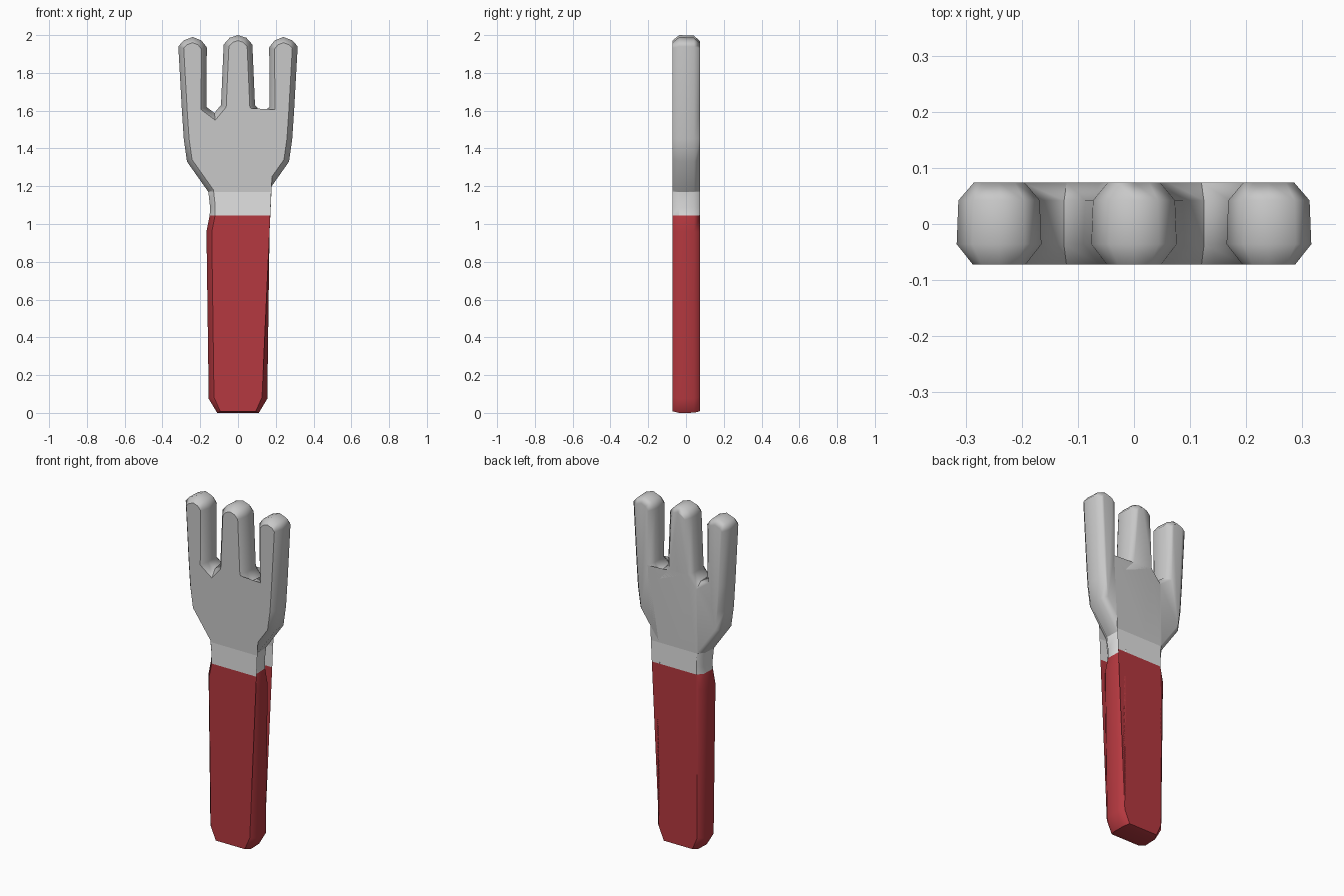
import bpy, bmesh, math
from mathutils import Vector

if "Cube" in bpy.data.objects:
    bpy.data.objects.remove(bpy.data.objects["Cube"])

# right half of the fork outline, bottom centre to top centre
half = [(0.11, 0.0), (0.155, 0.075), (0.167, 0.96), (0.15, 1.045), (0.148, 1.09),
        (0.157, 1.17), (0.27, 1.33), (0.287, 1.45), (0.297, 1.60), (0.316, 1.94),
        (0.288, 1.972), (0.24, 1.99), (0.194, 1.972), (0.165, 1.935),
        (0.168, 1.62), (0.125, 1.588), (0.09, 1.63), (0.076, 1.95), (0.044, 1.986)]
outline = [Vector(p) for p in half] + [Vector((0, 2.0))] + \
          [Vector((-x, z)) for x, z in reversed(half)]


def inset(pts, d):
    """Move a counter-clockwise outline inwards by d with mitred corners."""
    out = []
    for i, p in enumerate(pts):
        a = (p - pts[i - 1]).normalized()
        b = (pts[(i + 1) % len(pts)] - p).normalized()
        na, nb = Vector((-a.y, a.x)), Vector((-b.y, b.x))
        out.append(p + (na + nb) * d / (1 + na.dot(nb)))
    return out


def make_part(name, z0, z1, color):
    """Rounded slab of the outline, kept between heights z0 and z1."""
    bm = bmesh.new()
    rings = []
    for y, d in ((-0.072, 0.028), (-0.036, 0.0), (0.042, 0.003), (0.074, 0.03)):
        pts = inset(outline, d)
        rings.append([bm.verts.new((p.x, y, max(p.y - d * 0.7, 0) if p.y < 0.05 else p.y))
                      for p in pts])
    n = len(outline)
    for lo, hi in zip(rings, rings[1:]):
        for i in range(n):
            j = (i + 1) % n
            bm.faces.new((lo[i], lo[j], hi[j], hi[i]))
    caps = [bm.faces.new(rings[0]), bm.faces.new(rings[-1])]
    bmesh.ops.triangulate(bm, faces=caps)
    bmesh.ops.recalc_face_normals(bm, faces=bm.faces[:])
    for z, up in ((z0, -1), (z1, 1)):
        bmesh.ops.bisect_plane(bm, geom=bm.verts[:] + bm.edges[:] + bm.faces[:],
                               plane_co=(0, 0, z), plane_no=(0, 0, up), clear_outer=True)
    me = bpy.data.meshes.new(name)
    bm.to_mesh(me)
    bm.free()
    ob = bpy.data.objects.new(name, me)
    bpy.context.collection.objects.link(ob)
    mat = bpy.data.materials.new(name + "_color")
    mat.diffuse_color = (*color, 1)
    mat.use_nodes = True
    mat.node_tree.nodes["Principled BSDF"].inputs["Base Color"].default_value = mat.diffuse_color
    me.materials.append(mat)
    bpy.ops.object.select_all(action='DESELECT')
    ob.select_set(True)
    bpy.context.view_layer.objects.active = ob
    bpy.ops.object.shade_smooth_by_angle(angle=math.radians(50))
    w = ob.modifiers.new("flat_fronts", 'WEIGHTED_NORMAL')
    w.keep_sharp = True
    return ob


# red grip, pale collar, grey head with three tines
make_part("handle", -0.1, 1.045, (0.46, 0.04, 0.05))
make_part("neck", 1.045, 1.17, (0.76, 0.76, 0.76))
make_part("fork_head", 1.17, 2.1, (0.58, 0.58, 0.58))
